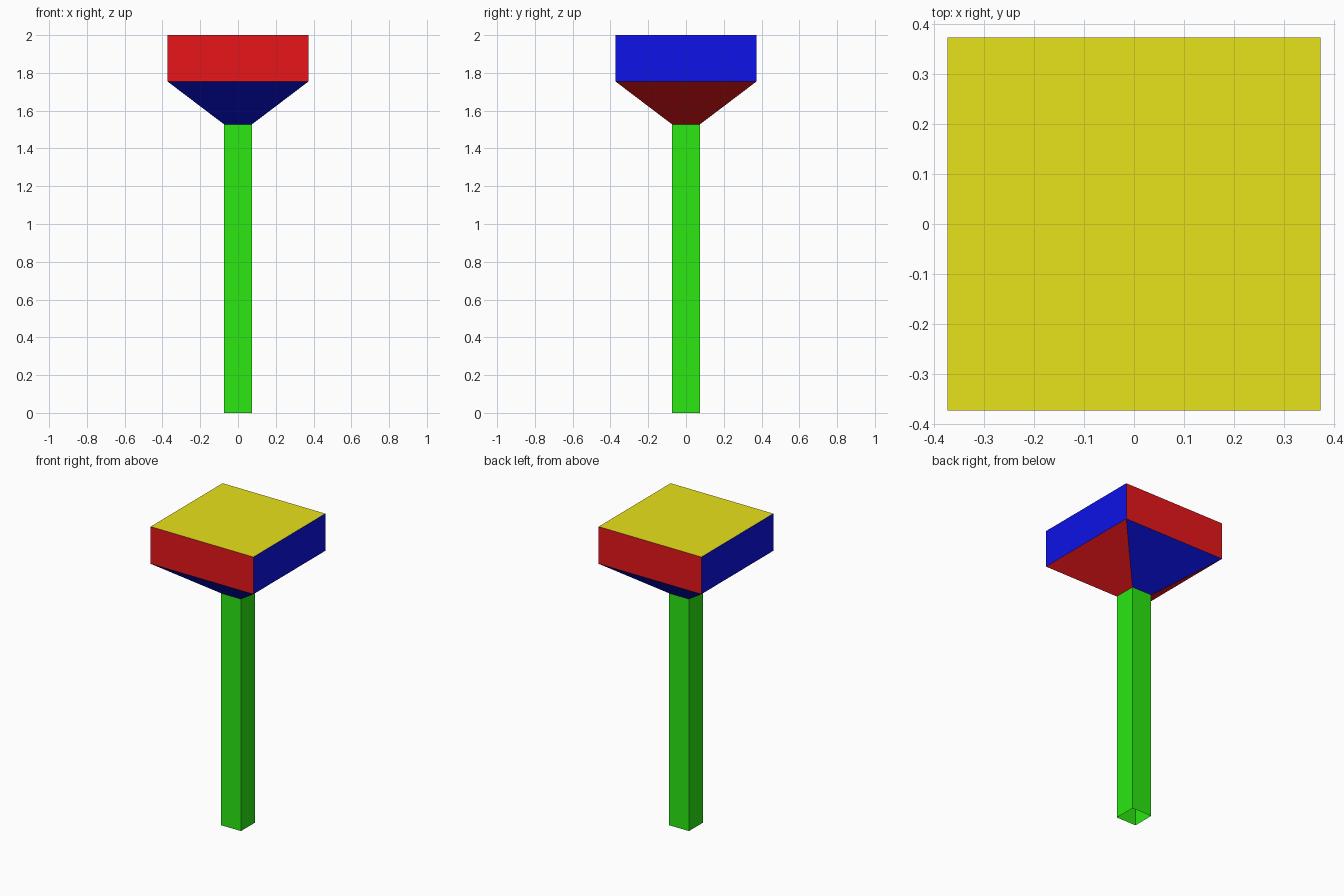
import bpy, bmesh

if "Cube" in bpy.data.objects:
    bpy.data.objects.remove(bpy.data.objects["Cube"])


def material(name, rgb):
    m = bpy.data.materials.new(name)
    m.diffuse_color = (*rgb, 1.0)
    m.use_nodes = True
    m.node_tree.nodes["Principled BSDF"].inputs["Base Color"].default_value = m.diffuse_color
    return m


RED = material("red", (0.8, 0.008, 0.01))
BLUE = material("blue", (0.004, 0.006, 0.8))
GREEN = material("green", (0.025, 0.8, 0.006))
YELLOW = material("yellow", (0.8, 0.76, 0.01))


def square_tube(name, low, high, y_mat, x_mat, cap=None):
    """Open square tube between two (half width, z) rings, optionally capped on top."""
    bm = bmesh.new()
    rings = []
    for r, z in (low, high):
        rings.append([bm.verts.new((sx * r, sy * r, z))
                      for sx, sy in ((-1, -1), (1, -1), (1, 1), (-1, 1))])
    a, b = rings
    for i in range(4):
        j = (i + 1) % 4
        face = bm.faces.new((a[i], a[j], b[j], b[i]))
        face.material_index = i % 2      # even = front/back, odd = sides
    if cap:
        bm.faces.new(b).material_index = 2
    mesh = bpy.data.meshes.new(name)
    bm.to_mesh(mesh)
    bm.free()
    for m in (y_mat, x_mat, cap):
        if m:
            mesh.materials.append(m)
    obj = bpy.data.objects.new(name, mesh)
    bpy.context.collection.objects.link(obj)
    return obj


SHAFT, HEAD = 0.073, 0.374

# Handle, open at the bottom
square_tube("handle", (SHAFT, 0), (SHAFT, 1.527), GREEN, GREEN)
# Flared neck under the head
square_tube("neck", (SHAFT, 1.527), (HEAD, 1.755), BLUE, RED)
# Square head with its top plate
square_tube("head", (HEAD, 1.755), (HEAD, 2.0), RED, BLUE, YELLOW)
